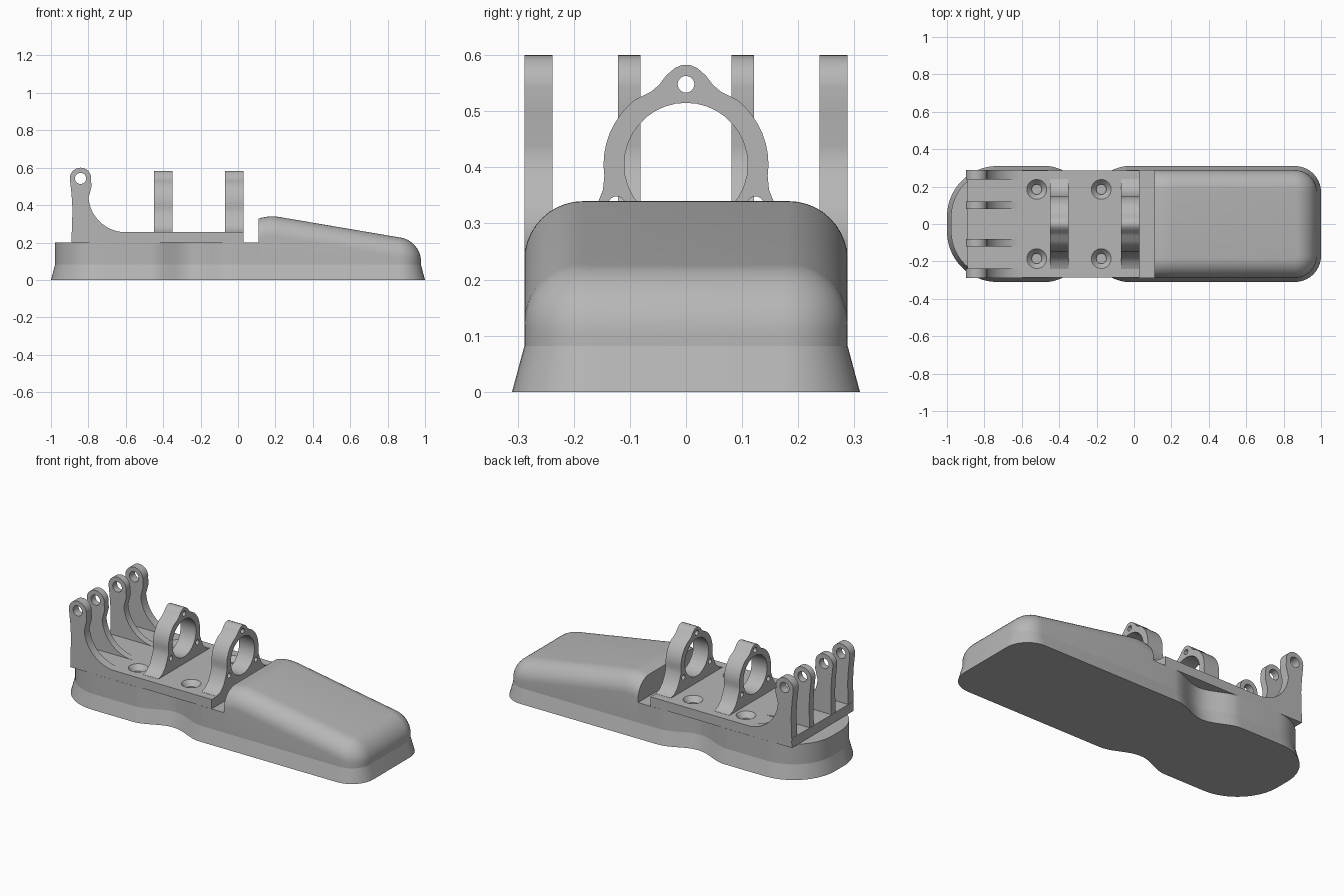
import bpy, bmesh, math
from mathutils import Matrix, Vector

cube = bpy.data.objects.get("Cube")
if cube:
    bpy.data.objects.remove(cube, do_unlink=True)

grey = bpy.data.materials.new("plain_grey")
grey.use_nodes = True
tone = (0.47, 0.47, 0.47, 1)
grey.diffuse_color = tone
grey.node_tree.nodes["Principled BSDF"].inputs["Base Color"].default_value = tone


def finish(obj, angle=30):
    obj.data.materials.clear()
    obj.data.materials.append(grey)
    bpy.ops.object.select_all(action='DESELECT')
    obj.select_set(True)
    bpy.context.view_layer.objects.active = obj
    bpy.ops.object.shade_smooth_by_angle(angle=math.radians(angle))
    return obj


def from_bmesh(name, bm):
    bmesh.ops.recalc_face_normals(bm, faces=bm.faces)
    mesh = bpy.data.meshes.new(name)
    bm.to_mesh(mesh)
    bm.free()
    obj = bpy.data.objects.new(name, mesh)
    bpy.context.collection.objects.link(obj)
    return obj


def arc(cx, cy, r, a0, a1, n):
    steps = [math.radians(a0 + (a1 - a0) * i / n) for i in range(n + 1)]
    return [(cx + r * math.cos(a), cy + r * math.sin(a)) for a in steps]


def circle(cx, cy, r, n=24):
    return arc(cx, cy, r, 0, 360, n)[:-1]


def outline(inset):
    """Footprint: round rear, pinched waist, softly cornered front."""
    w, end = 0.31 - inset, 1 - inset
    front, rear = max(0.14 - inset, 0.02), 0.27 - inset
    half = arc(end - front, w - front, front, 0, 90, 10)
    for i in range(25):
        x = -0.03 - 0.44 * i / 24
        half.append((x, w - 0.0325 * (1 + math.cos(math.pi * (x + 0.25) / 0.22))))
    half += arc(-end + rear, w - rear, rear, 90, 180, 16)
    return half + [(x, -y) for x, y in reversed(half)]


def loft(rings):
    """Skin stacked (inset, height) copies of the footprint and cap both ends."""
    bm = bmesh.new()
    loops = [[bm.verts.new((x, y, z)) for x, y in outline(d)] for d, z in rings]
    for a, b in zip(loops, loops[1:]):
        for i in range(len(a)):
            j = (i + 1) % len(a)
            bm.faces.new((a[i], a[j], b[j], b[i]))
    bm.faces.new(loops[0][::-1])
    bm.faces.new(loops[-1])
    return bm


def slice_x(bm, x, **clear):
    cut = bmesh.ops.bisect_plane(bm, geom=bm.verts[:] + bm.edges[:] + bm.faces[:],
                                 plane_co=(x, 0, 0), plane_no=(1, 0, 0), **clear)
    if clear:
        edges = [e for e in cut["geom_cut"] if isinstance(e, bmesh.types.BMEdge)]
        bmesh.ops.edgeloop_fill(bm, edges=edges)


def plate(name, loops, thickness, axes, centre):
    """Extrude a closed profile with holes; axes are the local x, y, z directions."""
    curve = bpy.data.curves.new(name, 'CURVE')
    curve.dimensions, curve.fill_mode = '2D', 'BOTH'
    curve.extrude = thickness / 2
    for pts in loops:
        spline = curve.splines.new('POLY')
        spline.points.add(len(pts) - 1)
        for p, (x, y) in zip(spline.points, pts):
            p.co = (x, y, 0, 1)
        spline.use_cyclic_u = True
    temp = bpy.data.objects.new(name + "_curve", curve)
    bpy.context.collection.objects.link(temp)
    graph = bpy.context.evaluated_depsgraph_get()
    mesh = bpy.data.meshes.new_from_object(temp.evaluated_get(graph))
    bpy.data.objects.remove(temp, do_unlink=True)
    bm = bmesh.new()
    bm.from_mesh(mesh)
    bmesh.ops.remove_doubles(bm, verts=bm.verts, dist=1e-5)
    turn = Matrix([Vector(a) for a in axes]).transposed().to_4x4()
    bm.transform(Matrix.Translation(centre) @ turn)
    return finish(from_bmesh(name, bm))


FLARE, SKIRT, DECK, TOP, SPLIT = 0.022, 0.082, 0.2, 0.255, 0.11

# Flared skirt and rear body
finish(from_bmesh("base_skirt", loft([(0, 0), (FLARE, SKIRT)])))
body = loft([(FLARE, SKIRT), (FLARE, DECK)])
slice_x(body, SPLIT, clear_outer=True)
finish(from_bmesh("rear_body", body))

# Sloping rounded front rest, shaped flat and then sheared to its slope
R = 0.105
rings = [(FLARE, SKIRT)]
for i in range(11):
    a = math.pi / 2 * i / 10
    rings.append((FLARE + R * (1 - math.cos(a)), 1 - R * (1 - math.sin(a))))
rest = loft(rings)
slice_x(rest, SPLIT, clear_inner=True)
for i in range(1, 7):
    slice_x(rest, SPLIT + 0.018 * i)
for v in rest.verts:
    if v.co.z > 0.5:
        x = v.co.x
        v.co.z += 0.34 - 0.17 * (x - 0.2) - 2.3 * max(0.22 - x, 0) ** 2 - 1
finish(from_bmesh("front_rest", rest))

# Mounting plate with four countersunk screw holes
bm = bmesh.new()
bmesh.ops.create_cube(bm, size=1, matrix=Matrix.Translation((-0.43, 0, (DECK + TOP) / 2))
                      @ Matrix.Diagonal((0.92, 0.574, TOP - DECK, 1)))
mount = from_bmesh("mounting_plate", bm)
bm = bmesh.new()
for x in (-0.52, -0.175):
    for y in (-0.185, 0.185):
        profile = [(0.027, DECK - 0.02), (0.027, TOP - 0.03), (0.053, TOP), (0.053, TOP + 0.02)]
        levels = [[bm.verts.new((px, py, z)) for px, py in circle(x, y, r)] for r, z in profile]
        for a, b in zip(levels, levels[1:]):
            for i in range(len(a)):
                j = (i + 1) % len(a)
                bm.faces.new((a[i], a[j], b[j], b[i]))
        bm.faces.new(levels[0][::-1])
        bm.faces.new(levels[-1])
cutter = from_bmesh("screw_cutter", bm)
cutter.hide_render = True
mod = mount.modifiers.new("screw_holes", 'BOOLEAN')
mod.operation, mod.solver, mod.object = 'DIFFERENCE', 'EXACT', cutter
bpy.context.view_layer.objects.active = mount
bpy.ops.object.modifier_apply(modifier=mod.name)
bpy.data.objects.remove(cutter, do_unlink=True)
finish(mount)

# Four hinge arms with pin holes
arm = [(-0.89, DECK), (-0.885, 0.38), (-0.89, 0.46)]
arm += arc(-0.842, 0.543, 0.057, 190, -10, 18)
arm += [(-0.783, 0.5)] + arc(-0.6, 0.455, 0.2, 185, 270, 14) + [(-0.6, DECK)]
for side, label in ((1, "left"), (-1, "right")):
    for place, y, width in (("outer", 0.2625, 0.05), ("inner", 0.101, 0.04)):
        plate(f"{label}_{place}_hinge_arm", [arm, circle(-0.842, 0.543, 0.03)], width,
              ((1, 0, 0), (0, 0, 1), (0, -1, 0)), (0, side * y, 0))

# Two clamp rings, each with an ear, three small holes and flared feet
hub = 0.405
half = [(0.24, 0.25), (0.24, 0.256), (0.205, 0.268), (0.177, 0.295), (0.16, 0.33), (0.148, 0.36)]
half += arc(0, hub, 0.147, -8, 52, 8)
half += [(0.062, 0.535), (0.048, 0.547), (0.036, 0.563), (0.02, 0.577), (0.008, 0.582)]
ring = half + [(-y, z) for y, z in reversed(half)]
holes = [circle(0, hub, 0.11, 36)]
for a in (90, 210, 330):
    a = math.radians(a)
    holes.append(circle(0.143 * math.cos(a), hub + 0.143 * math.sin(a), 0.015, 14))
for name, x in (("rear_clamp_ring", -0.4), ("front_clamp_ring", -0.02)):
    plate(name, [ring] + holes, 0.1, ((0, 1, 0), (0, 0, 1), (1, 0, 0)), (x, 0, 0))
